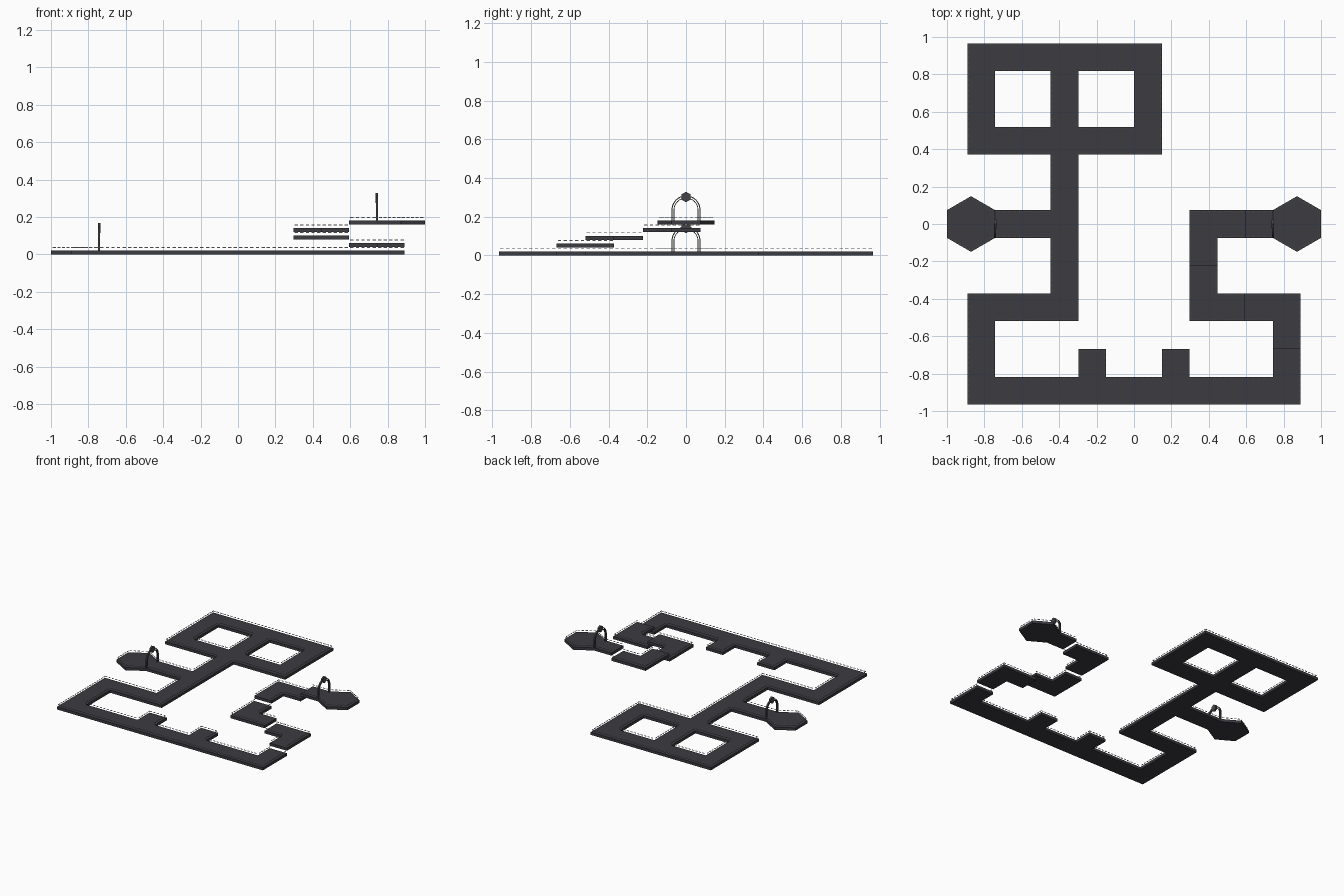
import bpy, bmesh, math
from mathutils import Matrix

if "Cube" in bpy.data.objects:
    bpy.data.objects.remove(bpy.data.objects["Cube"])

U = 1 / (5 + math.sqrt(3))      # side of one path tile, also the side of a hexagon pad
THICK = 0.021
RAIL_Z = 0.037                  # rail height above the underside of a slab


def material(name, rgb):
    m = bpy.data.materials.new(name)
    m.diffuse_color = (*rgb, 1)
    m.use_nodes = True
    m.node_tree.nodes["Principled BSDF"].inputs["Base Color"].default_value = m.diffuse_color
    return m


slab_mat = material("dark slab", (0.045, 0.043, 0.052))
rail_mat = material("pale rail", (0.85, 0.85, 0.85))
arch_mat = material("arch grey", (0.06, 0.06, 0.065))


def finish(bm, name, mat):
    bmesh.ops.recalc_face_normals(bm, faces=bm.faces)
    me = bpy.data.meshes.new(name)
    bm.to_mesh(me)
    bm.free()
    ob = bpy.data.objects.new(name, me)
    me.materials.append(mat)
    bpy.context.collection.objects.link(ob)
    return ob


def block(i0, i1, j0, j1):
    return {(i, j) for i in range(i0, i1 + 1) for j in range(j0, j1 + 1)}


# Tiles of the ground path: columns from x = -6U, rows from y = -6.5U
ground = block(-6, 5, 0, 0) | block(-6, -6, 1, 3) | block(-6, -3, 3, 3)
ground |= block(-3, -3, 4, 12) | block(-5, -3, 6, 6)
ground |= {(-2, 1), (1, 1), (5, 1)}
ground |= block(-6, 0, 9, 9) | block(-6, 0, 12, 12)
ground |= block(-6, -6, 9, 12) | block(0, 0, 9, 12)

# (name, level, tiles, side of the hexagon pad or 0)
levels = [
    ("ground_path", 0, ground, -1),
    ("first_step", 1, {(5, 2), (5, 3), (4, 3)}, 0),
    ("second_step", 2, {(3, 3), (2, 3), (2, 4)}, 0),
    ("third_step", 3, {(2, 5), (2, 6), (3, 6)}, 0),
    ("top_landing", 4, {(4, 6)}, 1),
]
occupied = set().union(*(l[2] for l in levels)) | {(5, 6), (-6, 6)}


def hexagon(side, r=U):
    cx = side * (5 + math.sqrt(3) / 2) * U
    return [(cx + r * math.sin(k * math.pi / 3), r * math.cos(k * math.pi / 3)) for k in range(6)]


def make_slab(name, z, tiles, side):
    bm = bmesh.new()
    polys = [[((i + a) * U, (j + b - 6.5) * U) for a, b in ((0, 0), (1, 0), (1, 1), (0, 1))]
             for i, j in sorted(tiles)]
    if side:
        polys.append(hexagon(side))
    for p in polys:
        bm.faces.new([bm.verts.new((x, y, z)) for x, y in p])
    bmesh.ops.remove_doubles(bm, verts=bm.verts, dist=1e-4)
    bmesh.ops.recalc_face_normals(bm, faces=bm.faces)
    ext = bmesh.ops.extrude_face_region(bm, geom=bm.faces[:], use_keep_orig=True)
    for v in ext["geom"]:
        if isinstance(v, bmesh.types.BMVert):
            v.co.z += THICK
    finish(bm, name, slab_mat)


def dashes(bm, a, b, z, n=5, w=0.004):
    # row of thin bars along the segment a-b
    dx, dy = (b[0] - a[0]) / n, (b[1] - a[1]) / n
    rot = Matrix.Rotation(math.atan2(dy, dx), 4, 'Z')
    size = Matrix.Diagonal((math.hypot(dx, dy) * 0.6, w, w, 1))
    for k in range(n):
        pos = Matrix.Translation((a[0] + dx * (k + .5), a[1] + dy * (k + .5), z))
        bmesh.ops.create_cube(bm, size=1, matrix=pos @ rot @ size)


def make_rail(name, z, tiles, side):
    bm = bmesh.new()
    h = U / 2 - 0.007
    for i, j in sorted(tiles):
        cx, cy = (i + .5) * U, (j - 6) * U
        for dx, dy in ((1, 0), (-1, 0), (0, 1), (0, -1)):
            if (i + dx, j + dy) not in occupied:
                mx, my = cx + dx * h, cy + dy * h
                dashes(bm, (mx - dy * U / 2, my - dx * U / 2), (mx + dy * U / 2, my + dx * U / 2), z)
    if side:
        pts = hexagon(side, U - 0.008)
        for k in range(6):
            a, b = pts[k], pts[(k + 1) % 6]
            if abs(a[0] + b[0]) / 2 > 5.1 * U:      # leave the doorway open
                dashes(bm, a, b, z)
    finish(bm, name, rail_mat)


def arch_band(bm, x, z, r0, r1, depth=0.010, rise=0.054, n=20):
    # upright U-shaped band with a square section
    def path(r):
        arc = [(r * math.cos(math.pi * k / n), rise + r * math.sin(math.pi * k / n)) for k in range(n + 1)]
        return [(r, 0)] + arc + [(-r, 0)]
    rings = []
    for (y0, z0), (y1, z1) in zip(path(r0), path(r1)):
        sec = ((-1, y0, z0), (1, y0, z0), (1, y1, z1), (-1, y1, z1))
        rings.append([bm.verts.new((x + s * depth / 2, y, z + h)) for s, y, h in sec])
    for p, q in zip(rings, rings[1:]):
        for k in range(4):
            bm.faces.new((p[k], p[(k + 1) % 4], q[(k + 1) % 4], q[k]))
    bm.faces.new(rings[0])
    bm.faces.new(rings[-1])


def make_arch(name, x, z):
    bm = bmesh.new()
    arch_band(bm, x, z, 0.070, 0.075)
    arch_band(bm, x, z, 0.060, 0.064)
    # hexagonal keystone
    m = Matrix.Translation((x, 0, z + 0.121)) @ Matrix.Rotation(math.pi / 2, 4, 'Y')
    out = bmesh.ops.create_cone(bm, cap_ends=True, segments=6, radius1=0.027, radius2=0.027, depth=0.014)
    vs = out["verts"]
    turn = 0 if max(v.co.x for v in vs) > 0.0265 else math.pi / 6
    bmesh.ops.transform(bm, matrix=m @ Matrix.Rotation(turn, 4, 'Z'), verts=vs)
    finish(bm, name, arch_mat)


for name, level, tiles, side in levels:
    base = level * 0.04
    make_slab(name, base, tiles, side)
    make_rail(name + "_rail", base + RAIL_Z, tiles, side)
    if side:
        make_arch(name + "_arch", side * 5 * U, base + THICK)
